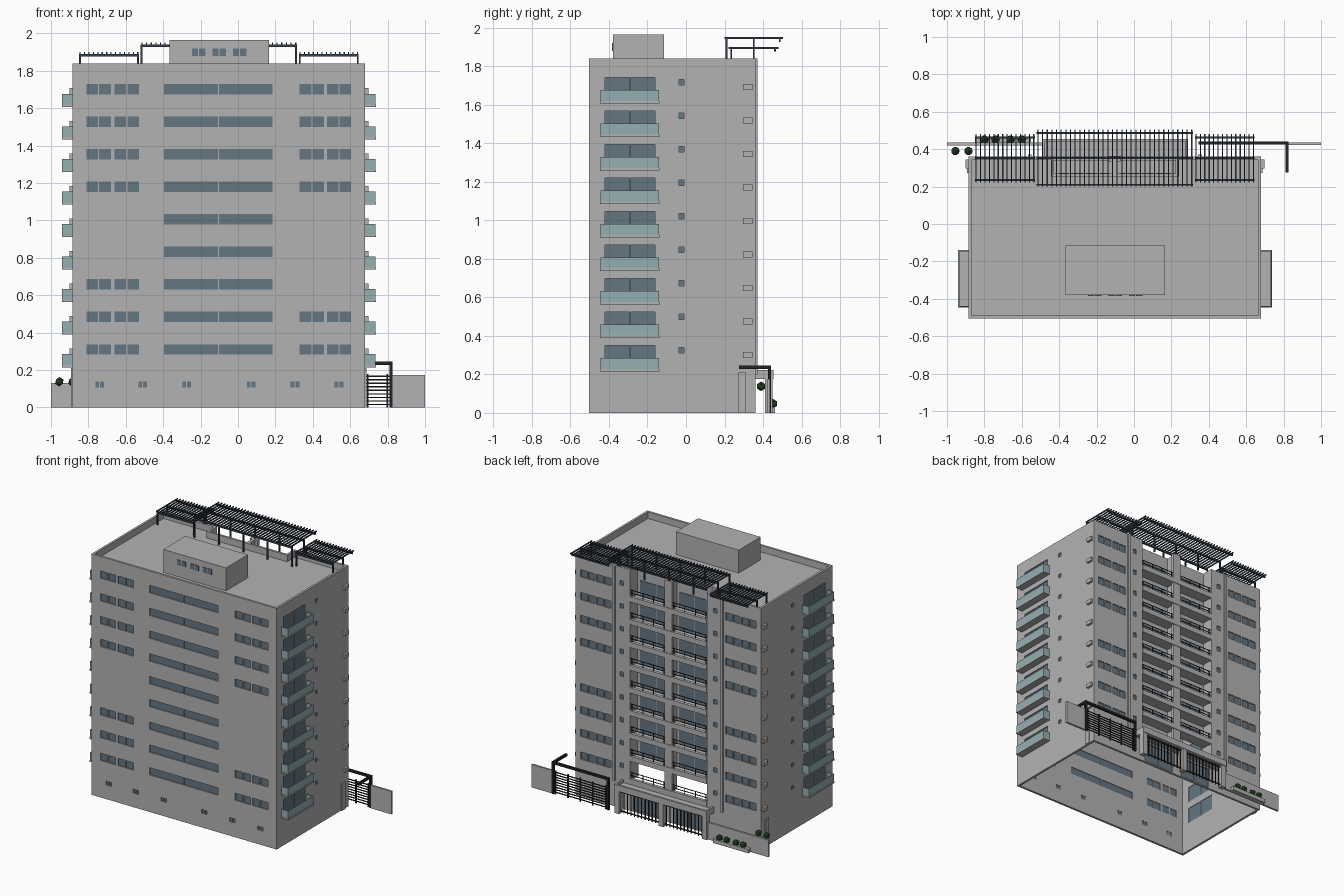
import bpy, bmesh
from mathutils import Matrix, Vector

if "Cube" in bpy.data.objects:
    bpy.data.objects.remove(bpy.data.objects["Cube"])


def material(name, rgb):
    m = bpy.data.materials.new(name)
    m.use_nodes = True
    m.diffuse_color = (*rgb, 1)
    m.node_tree.nodes["Principled BSDF"].inputs["Base Color"].default_value = (*rgb, 1)
    return m


WALL = material("wall grey", (0.45, 0.45, 0.45))
GLASS = material("window glass", (0.13, 0.18, 0.225))
PANEL = material("balcony glass", (0.3, 0.43, 0.45))
STEEL = material("slate steel", (0.035, 0.05, 0.07))
BLACK = material("black iron", (0.017, 0.017, 0.02))
LEAF = material("leaf green", (0.02, 0.07, 0.02))


def build(name, bm, mat):
    mesh = bpy.data.meshes.new(name)
    bm.to_mesh(mesh)
    bm.free()
    mesh.materials.append(mat)
    ob = bpy.data.objects.new(name, mesh)
    bpy.context.collection.objects.link(ob)
    return ob


def boxes(name, items, mat):
    """One object from boxes given as (x0, x1, y0, y1, z0, z1)."""
    bm = bmesh.new()
    for x0, x1, y0, y1, z0, z1 in items:
        centre = Vector((x0 + x1, y0 + y1, z0 + z1)) / 2
        size = (abs(x1 - x0), abs(y1 - y0), abs(z1 - z0), 1)
        bmesh.ops.create_cube(bm, size=1, matrix=Matrix.Translation(centre) @ Matrix.Diagonal(size))
    return build(name, bm, mat)


# Main dimensions
X0, X1, Y0, Y1, TOP = -0.885, 0.68, -0.505, 0.36, 1.84
MID, T, STEP, FLOORS = (X0 + X1) / 2, 0.017, 0.174, 9
R0, R1, RY = MID - 0.325, MID + 0.325, 0.27


def mirror(b):
    return (2 * MID - b[1], 2 * MID - b[0], *b[2:])


def both(items):
    return items + [mirror(b) for b in items]


# Openings as (axis, side, u0, u1, z0, z1)
openings = []


def pair(axis, side, u0, u1, z0, z1, gap=0.006):
    m = (u0 + u1) / 2
    openings.append((axis, side, u0, m - gap / 2, z0, z1))
    openings.append((axis, side, m + gap / 2, u1, z0, z1))


for i in range(FLOORS):
    z = 0.31 + STEP * i
    lo, hi = z - 0.028, z + 0.028
    pair("y", -1, -0.395, 0.185, lo, hi)
    if i not in (3, 4):
        for u in (-0.81, -0.66):
            pair("y", -1, u, u + 0.13, lo, hi)
    if i not in (2, 3, 4):
        for u in (0.33, 0.475):
            pair("y", -1, u, u + 0.13, lo, hi)
    for s in (-1, 1):
        pair("x", s, -0.42, -0.16, z - 0.08, z + 0.04)
        openings.append(("x", s, -0.037, -0.011, z, z + 0.03))
        c = MID + s * 0.395
        openings.append(("y", 1, c - 0.015, c + 0.015, z, z + 0.035))
        if i != 4:
            for d in (0.545, 0.68):
                c = MID + s * d
                pair("y", 1, c - 0.06, c + 0.06, lo, hi)
for u in (-0.74, -0.51, -0.275, 0.07, 0.305, 0.54):
    pair("y", -1, u - 0.023, u + 0.023, 0.108, 0.138)
for u in (MID - 0.17, MID + 0.17):
    pair("y", 1, u - 0.13, u + 0.13, 0.01, 0.16)


def slot(o, a, b):
    """Box of an opening between depths a and b measured inward from the wall face."""
    axis, s, u0, u1, z0, z1 = o
    if axis == "y":
        f = Y0 if s < 0 else Y1
        return (u0, u1, *sorted((f - s * a, f - s * b)), z0, z1)
    f = X0 if s < 0 else X1
    return (*sorted((f - s * a, f - s * b)), u0, u1, z0, z1)


# Hollow tower shell, open underneath, with roof slab, parapet and cut openings
shell = boxes("tower_walls", [(X0, X1, Y0, Y1, 0, TOP)], WALL)
hollow = boxes("hollow_cutter", [
    (X0 + T, X1 - T, Y0 + T, Y1 - T, -0.1, 1.775),
    (X0 + T, X1 - T, Y0 + T, Y1 - T, 1.79, 2)], WALL)
cuts = boxes("opening_cutter", [slot(o, -0.03, 0.03) for o in openings]
             + [(R0, R1, RY, 0.45, 0.225, 2)], WALL)
for cutter in (hollow, cuts):
    mod = shell.modifiers.new("cut", "BOOLEAN")
    mod.operation, mod.solver, mod.object = "DIFFERENCE", "EXACT", cutter
bpy.context.view_layer.update()
shell.data = bpy.data.meshes.new_from_object(
    shell.evaluated_get(bpy.context.evaluated_depsgraph_get()))
shell.modifiers.clear()
for cutter in (hollow, cuts):
    bpy.data.objects.remove(cutter)
boxes("window_panes", [slot(o, 0.008, 0.013) for o in openings], GLASS)

# Rear recessed balconies: back wall, cheeks, divider, slabs, doors and rails
boxes("recess_walls", [(R0, R1, RY - T, RY, 0.4, TOP), (MID - 0.012, MID + 0.012, RY, 0.34, 0.225, TOP),
                       (MID - 0.032, MID + 0.032, 0.335, Y1, 0.225, TOP)]
      + both([(R1, R1 + T, RY - T, Y1 - T, 0.225, TOP)]), WALL)
slabs, doors, rails = [], [], []
for i in range(FLOORS):
    z = 0.21 + STEP * i
    slabs.append((R0, R1, Y1 - 0.02, Y1 + 0.004, z - 0.005, z + 0.035))
    if i:
        slabs.append((R0, R1, RY, Y1 - 0.02, z, z + 0.015))
        doors += both([(MID + 0.03, MID + 0.16, RY, RY + 0.004, z + 0.015, z + 0.13),
                       (MID + 0.166, MID + 0.3, RY, RY + 0.004, z + 0.015, z + 0.13)])
    rails += both([(MID + 0.032, R1, 0.348, 0.353, z + h, z + h + 0.004) for h in (0.055, 0.078)])
    rails += both([(MID + d, MID + d + 0.004, 0.348, 0.353, z + 0.035, z + 0.08)
                   for d in (0.04, 0.13, 0.22, 0.31)])
boxes("recess_slabs", slabs, WALL)
boxes("recess_doors", doors, GLASS)
boxes("recess_rails", rails, BLACK)
boxes("rear_ribs", both([(MID + 0.445, MID + 0.465, Y1, Y1 + 0.012, 0.2, TOP)]), WALL)

# Side balconies with glass fronts, and wall units by the rear corner
floors, glass, units = [], [], []
for i in range(FLOORS):
    z = 0.215 + STEP * i
    floors.append((X1, 0.737, -0.447, -0.138, z, z + 0.012))
    glass += [(0.729, 0.735, -0.445, -0.14, z + 0.012, z + 0.07),
              (X1, 0.729, -0.445, -0.439, z + 0.012, z + 0.07),
              (X1, 0.729, -0.146, -0.14, z + 0.012, z + 0.07)]
    units.append((X1, 0.697, 0.297, 0.345, z + 0.07, z + 0.1))
boxes("side_balcony_floors", both(floors), WALL)
boxes("side_balcony_glass", both(glass), PANEL)
boxes("wall_units", both(units), WALL)
boxes("side_piers", both([(X1, X1 + 0.008, 0.272, 0.312, 0, 0.21)]), WALL)

# Roof house
boxes("roof_house", [(-0.365, 0.165, -0.38, -0.115, 1.79, 1.965)], WALL)
boxes("roof_house_windows", [(c + d, c + d + 0.033, -0.384, -0.38, 1.88, 1.92)
                             for c in (-0.247, -0.137, -0.027) for d in (0, 0.039)], GLASS)


# Roof pergolas: posts, long beams and close slats
def pergola(name, x0, x1, y0, y1, z, beams, slats, posts):
    items = [(x0, x1, y - 0.005, y + 0.005, z - 0.018, z - 0.004) for y in beams]
    for i in range(slats):
        x = x0 + 0.006 + (x1 - x0 - 0.012) * i / (slats - 1)
        items.append((x - 0.003, x + 0.003, y0, y1, z - 0.004, z + 0.006))
    for i in range(posts):
        x = x0 + 0.005 + (x1 - x0 - 0.01) * i / (posts - 1)
        items += [(x - 0.005, x + 0.005, y - 0.005, y + 0.005, 1.79, z - 0.018) for y in beams[:2]]
    boxes(name, items, STEEL)


pergola("pergola_centre", -0.52, 0.315, 0.2, 0.505, 1.945, (0.21, 0.352, 0.487), 34, 5)
pergola("pergola_right", -0.85, -0.53, 0.222, 0.48, 1.895, (0.235, 0.352, 0.463), 14, 2)
pergola("pergola_left", 0.325, 0.645, 0.222, 0.48, 1.895, (0.235, 0.352, 0.463), 14, 2)

# Entrance canopy, its piers and the barred front
boxes("entrance_canopy", [(-0.49, 0.29, Y1, 0.455, 0.175, 0.2), (-0.49, 0.29, 0.44, 0.455, 0.2, 0.222),
                          (-0.49, -0.475, Y1, 0.44, 0.2, 0.222), (0.275, 0.29, Y1, 0.44, 0.2, 0.222)], WALL)
boxes("entrance_piers", [(x, x + 0.04, 0.41, 0.45, 0, 0.175) for x in (-0.49, MID - 0.02, 0.25)], WALL)
bars = [(-0.45, 0.25, 0.428, 0.434, z, z + 0.008) for z in (0.015, 0.16)]
bars += [(-0.44 + 0.03 * i, -0.434 + 0.03 * i, 0.428, 0.434, 0.005, 0.175) for i in range(24)]
boxes("entrance_bars", bars, BLACK)

# Side gate with portal frame
gate = [(0.345, 0.827, 0.425, 0.442, 0.228, 0.245), (0.81, 0.827, 0.275, 0.425, 0.228, 0.245),
        (0.81, 0.827, 0.425, 0.442, 0, 0.228), (0.345, 0.362, 0.425, 0.442, 0, 0.228)]
gate += [(0.362, 0.81, 0.431, 0.436, 0.012 + 0.019 * i, 0.019 + 0.019 * i) for i in range(9)]
gate += [(x, x + 0.008, 0.429, 0.438, 0, 0.18) for x in (0.37, 0.48, 0.585, 0.69, 0.795)]
boxes("side_gate", gate, BLACK)

# Boundary walls and planting
boxes("boundary_walls", [(0.827, 1, 0.422, 0.437, 0, 0.175), (-1, -0.49, 0.42, 0.435, 0, 0.13)], WALL)
boxes("planter", [(-0.85, -0.55, 0.435, 0.462, 0, 0.03)], WALL)
bm = bmesh.new()
for x, y, z in [(-0.955, 0.39, 0.138), (-0.885, 0.39, 0.138)] + [(x, 0.452, 0.048) for x in (-0.8, -0.74, -0.66, -0.6)]:
    bmesh.ops.create_icosphere(bm, subdivisions=1, radius=0.025, matrix=Matrix.Translation((x, y, z)))
build("bushes", bm, LEAF)
